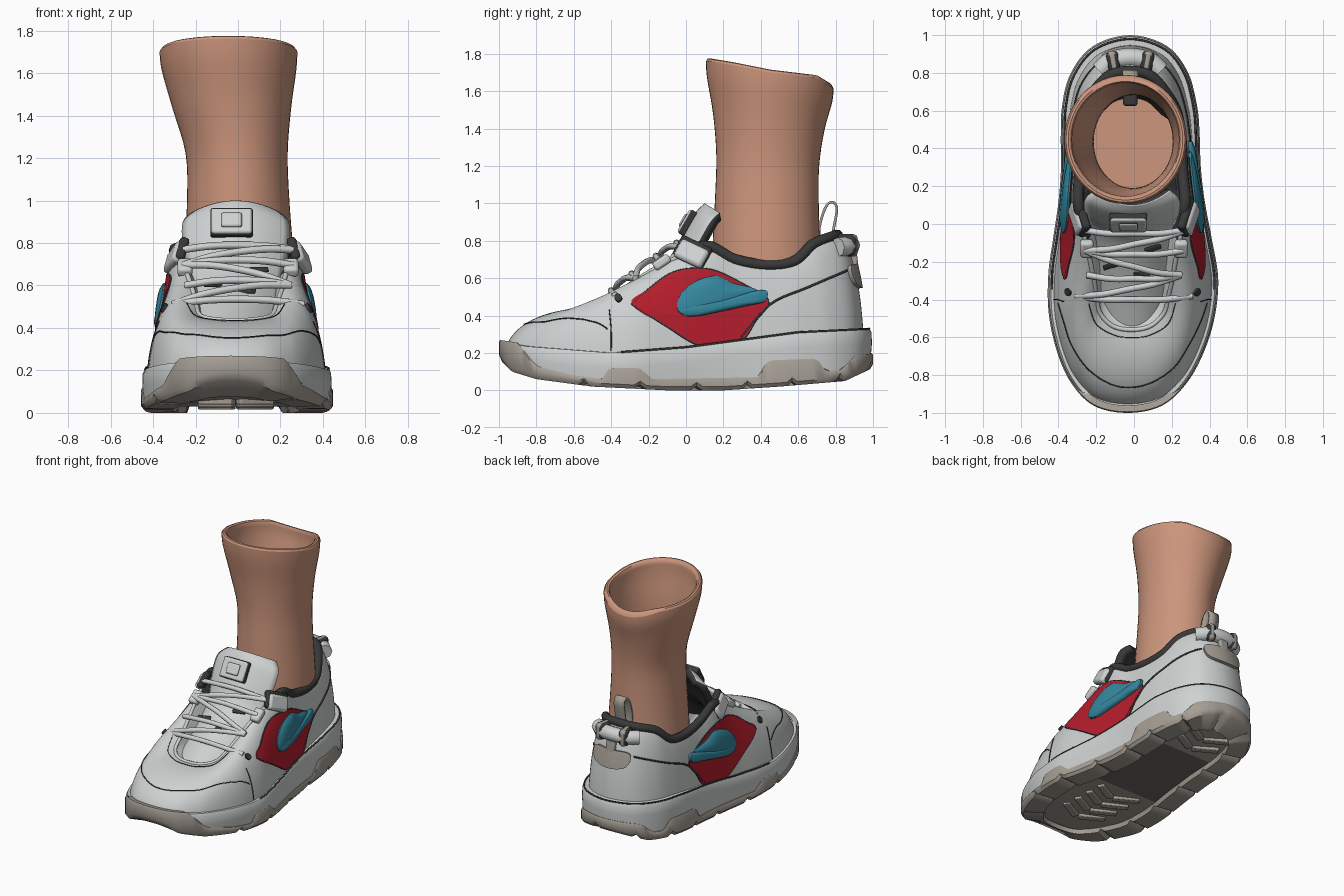
import bpy, bmesh, math
from mathutils import Vector
from mathutils.bvhtree import BVHTree

if "Cube" in bpy.data.objects:
    bpy.data.objects.remove(bpy.data.objects["Cube"])


def material(name, *rgb):
    m = bpy.data.materials.new(name)
    m.use_nodes = True
    m.diffuse_color = (*rgb, 1)
    m.node_tree.nodes["Principled BSDF"].inputs["Base Color"].default_value = (*rgb, 1)
    return m


WHITE = material("off white", .62, .64, .64)
TAN = material("sole grey", .38, .345, .3)
SHANK = material("dark sole grey", .15, .14, .125)
DARK = material("charcoal", .04, .04, .04)
RED = material("red", .46, .012, .025)
BLUE = material("teal blue", .035, .24, .34)
SKIN = material("skin", .6, .3, .2)


def table(pairs, v):
    """Piecewise linear lookup."""
    for (a, p), (b, q) in zip(pairs, pairs[1:]):
        if v <= b:
            return p + (q - p) * max(0, (v - a) / (b - a))
    return pairs[-1][1]


def spline(pts, sub=6, closed=False):
    """Smooth curve through points of any dimension."""
    n, out = len(pts), []
    at = lambda i: pts[i % n] if closed else pts[min(max(i, 0), n - 1)]
    for i in range(n if closed else n - 1):
        for k in range(sub):
            t = k / sub
            out.append(tuple(
                b + t * ((c - a) + t * ((2 * a - 5 * b + 4 * c - d) + t * (3 * b - a - 3 * c + d))) / 2
                for a, b, c, d in zip(at(i - 1), at(i), at(i + 1), at(i + 2))))
    return out if closed else out + [tuple(pts[-1])]


def activate(obj):
    bpy.ops.object.select_all(action='DESELECT')
    obj.select_set(True)
    bpy.context.view_layer.objects.active = obj


def smooth(obj, angle=40):
    activate(obj)
    bpy.ops.object.shade_smooth_by_angle(angle=math.radians(angle))
    return obj


def loft(name, rings, mats, closed=True, cap_end=False, cap_start=False, rule=None):
    """Skin a list of equal rings; caps are strips joining opposite points."""
    n, verts, faces = len(rings[0]), [p for r in rings for p in r], []
    for r in range(len(rings) - 1):
        for i in range(n if closed else n - 1):
            j = (i + 1) % n
            faces.append((r * n + i, r * n + j, r * n + n + j, r * n + n + i))
    for use, base in ((cap_start, 0), (cap_end, len(verts) - n)):
        for i in range(n // 2 if use else 0):
            quad = (i, i + 1, n - i - 1, (n - i) % n)
            faces.append(tuple(dict.fromkeys(base + k for k in quad)))
    me = bpy.data.meshes.new(name)
    me.from_pydata(verts, [], faces)
    for m in mats:
        me.materials.append(m)
    if closed:
        bm = bmesh.new()
        bm.from_mesh(me)
        bmesh.ops.recalc_face_normals(bm, faces=bm.faces)
        bm.to_mesh(me)
        bm.free()
    if rule:
        for p in me.polygons:
            p.material_index = rule(p)
    obj = bpy.data.objects.new(name, me)
    bpy.context.collection.objects.link(obj)
    return smooth(obj)


def tube(name, pts, r, mat, sub=5):
    cu = bpy.data.curves.new(name, 'CURVE')
    cu.dimensions, cu.bevel_depth, cu.bevel_resolution, cu.use_fill_caps = '3D', r, 2, True
    path = spline(pts, sub)
    s = cu.splines.new('POLY')
    s.points.add(len(path) - 1)
    for p, co in zip(s.points, path):
        p.co = (*co, 1)
    cu.materials.append(mat)
    obj = bpy.data.objects.new(name, cu)
    bpy.context.collection.objects.link(obj)
    activate(obj)
    bpy.ops.object.convert(target='MESH')
    return smooth(bpy.context.object, 60)


def box(name, loc, size, mat, rot=(0, 0, 0), bevel=.012):
    bpy.ops.mesh.primitive_cube_add(size=1, location=loc, rotation=rot)
    o = bpy.context.object
    o.name, o.scale = name, size
    bpy.ops.object.transform_apply(location=False, rotation=False)
    o.data.materials.append(mat)
    b = o.modifiers.new("round", 'BEVEL')
    b.width, b.segments = bevel, 2
    return smooth(o)


# Columns of the shoe: sole outline (x, y) and opening edge (x, y, z), toe to heel
half = [(0, -.98, 0, -.56, .435), (.17, -.945, .1, -.54, .44), (.29, -.83, .17, -.47, .46),
        (.37, -.67, .19, -.38, .51), (.42, -.48, .21, -.28, .58), (.43, -.28, .235, -.15, .66),
        (.4, -.08, .27, 0, .73), (.367, .12, .295, .13, .77), (.35, .3, .285, .27, .7),
        (.348, .46, .28, .44, .67), (.338, .62, .26, .59, .69), (.293, .79, .21, .69, .78),
        (.185, .925, .12, .79, .82), (0, .98, 0, .82, .83)]
cols = spline(half + [(-a, b, -c, d, e) for a, b, c, d, e in half[-2:0:-1]], 6, True)
N = len(cols)
shift = lambda y: table([(-1, -.035), (-.6, -.015), (-.3, -.004), (0, -.01), (.7, -.025), (1, -.02)], y)


def outline(off):
    """Sole outline moved outward by off(y)."""
    pts = []
    for i, (x, y, *_) in enumerate(cols):
        a, b = cols[i - 1], cols[(i + 1) % N]
        t = Vector((b[1] - a[1], a[0] - b[0])).normalized() * off(y)
        pts.append((x + t.x + shift(y), y + t.y))
    return pts


sole_top = lambda y: table([(-1, .26), (-.85, .235), (-.4, .2), (0, .23), (.3, .27), (.6, .31), (1, .33)], y)
ground = lambda y: table([(-1, .17), (-.93, .1), (-.8, .06), (-.5, .02), (-.1, 0), (.2, 0),
                          (.5, .02), (.85, .05), (1, .12)], y)
rubber = lambda y: table([(-1, .27), (-.9, .255), (-.8, .13), (-.6, .08), (-.45, .06), (-.41, .12), (-.25, .12),
                          (-.18, .06), (.38, .07), (.44, .16), (.7, .17), (.75, .1), (.83, .11), (.9, .18), (1, .2)], y)

# Upper shell: domed at the toe, straighter along the sides
base = outline(lambda y: table([(-1, -.012), (-.8, -.008), (.2, -.008), (.7, -.027), (1, -.03)], y))
top = [(c[2] + shift(c[3]), c[3], c[4]) for c in cols]
rings = []
for k in range(19):
    s, ring = k / 18, []
    for (bx, by), (tx, ty, tz) in zip(base, top):
        w = table([(-.8, 0), (-.5, .1), (-.1, .5), (.4, .55), (.7, .3), (1, .2)], by)
        e = table([(-1, 1), (-.7, .9), (0, .95), (1, 1)], by)
        c, d = (max(f(s * math.pi / 2), 0) ** e for f in (math.cos, math.sin))
        h, v = (1 - w) * (1 - c) + w * s, (1 - w) * d + w * s
        z = sole_top(by) - .07
        ring.append((bx + (tx - bx) * h, by + (ty - by) * h, z + (tz - z) * v))
    rings.append(ring)
upper = loft("upper_shell", rings, [WHITE])
skin_tree = BVHTree.FromPolygons([v.co for v in upper.data.vertices], [p.vertices for p in upper.data.polygons])

# Lining inside the opening, light at the throat
inset = lambda f, dz: [(x * (1 - f), y + (.3 - y) * f, z - dz) for x, y, z in top]
loft("lining", [top, inset(.2, .05), [(x, y, .38) for x, y, z in inset(.5, 0)]], [WHITE, DARK],
     rule=lambda p: int(p.center.y > -.06))
tube("collar_padding", [(x * .96, y - .01, z) for x, y, z in top[39:118]], .03, DARK, 1)
tube("throat_edge", top[118:] + top[:39], .012, WHITE, 1)

# Midsole and treaded outsole
level = lambda off, f: [(x, y, f(y)) for x, y in outline(lambda y: off)]
loft("midsole", [level(-.03, lambda y: ground(y) + .03), level(.006, lambda y: ground(y) + .04),
                 level(.014, lambda y: sole_top(y) - .08), level(.012, lambda y: sole_top(y) - .02),
                 level(.002, sole_top), level(-.05, lambda y: sole_top(y) + .005)], [WHITE])
tube("midsole_seam", level(.0, sole_top)[28:N - 27], .006, DARK, 1)


def tread(off, dz):
    return [(x, y, ground(y) + dz + (.022 if i % 9 == 4 and y > -.8 else 0))
            for i, (x, y) in enumerate(outline(lambda y: off))]


loft("outsole", [level(-.02, rubber), level(.014, rubber), level(.02, lambda y: rubber(y) - .012),
                 tread(.02, .02), tread(.003, 0), tread(-.13, 0), level(-.14, lambda y: ground(y) + .03)],
     [TAN, SHANK], cap_end=True,
     rule=lambda p: int(p.normal.z < -.5 and abs(p.center.x) < .27 and -.1 < p.center.y < .5
                        and p.center.z > ground(p.center.y) + .02))
for y in (-.56, -.44, -.32, -.2, .62, .74):
    for sx in (-1, 1):
        box("tread_bar", (sx * .09 - .01, y, ground(y) + .027), (.18, .05, .03), TAN, (0, 0, sx * .5), .006)


def cast(origin, direction, lift=0):
    d = Vector(direction)
    p, n, _, _ = skin_tree.ray_cast(Vector(origin), d)
    if p is None:
        p, n, _, _ = skin_tree.find_nearest(Vector(origin) + d * 1.7)
    return tuple(p + n * (-lift if n.dot(d) > 0 else lift))


side = lambda sx: lambda p, lift: cast((sx * 2, *p), (-sx, 0, 0), lift)
above = lambda p, lift: cast((*p, 2), (0, 0, -1), lift)
behind = lambda p, lift: cast((p[0], 2, p[1]), (0, -1, 0), lift)


def plate(name, poly, project, mat, lift, bulge=0):
    """Panel that hugs the upper."""
    pts = spline(poly, 5, True)
    cx, cy = (sum(p[i] for p in pts) / len(pts) for i in (0, 1))
    rings = [[project(p, -.01) for p in pts]]
    for k in (1, .95, .85, .7, .5, .3, .1):
        rings.append([project((cx + (x - cx) * k, cy + (y - cy) * k), lift + bulge * (1 - k ** 4))
                      for x, y in pts])
    return loft(name, rings, [mat], cap_end=True)


def seam(name, pts, project, r=.005):
    tube(name, [project(p, .002) for p in spline(pts)], r, DARK, 1)


panel = [(-.29, .46), (-.2, .54), (-.09, .62), (.02, .65), (.15, .64), (.3, .57), (.44, .48),
         (.37, .37), (.3, .27), (.18, .255), (.06, .245), (-.1, .34)]
hump = [(-.045, .43), (-.03, .51), (.05, .58), (.16, .61), (.25, .57), (.38, .53), (.22, .45), (.03, .395)]
bar = [(-.03, .42), (.04, .395), (.18, .42), (.32, .45), (.42, .475), (.43, .53), (.35, .525), (.18, .48), (.03, .45)]
for sx in (-1, 1):
    on = side(sx)
    # Side panel, emblem shape and seams
    plate("side_panel", panel, on, RED, .006)
    plate("emblem_hump", hump, on, BLUE, .014, .02)
    plate("emblem_bar", bar, on, BLUE, .02, .018)
    seam("panel_seam", panel + panel[:1], on)
    seam("heel_seam", [(.29, .28), (.45, .46), (.65, .55), (.86, .64)], on, .006)
    seam("toe_box_seam", [(-.4, .21), (-.4, .32), (-.41, .43)], on, .003)
    # Eyelet stud, stay and lace hook
    plate("eyelet_stud", [(-.38, .49), (-.36, .51), (-.34, .49), (-.36, .47)], on, DARK, .015)
    box("eyelet_stay", (sx * .297, .03, .73), (.055, .17, .11), WHITE, (-.45, -sx * .35, -sx * .15), .02)
    box("stay_edge", (sx * .283, .035, .742), (.045, .185, .12), DARK, (-.45, -sx * .35, -sx * .15), .015)
    box("lace_hook", (sx * .25, -.13, .685), (.07, .1, .05), WHITE, (.6, 0, 0), .015)
seam("toe_seam", [(-.4, -.42), (-.37, -.52), (-.33, -.64), (-.25, -.76), (-.14, -.84), (-.03, -.865),
                  (.09, -.84), (.21, -.76), (.29, -.64), (.35, -.52), (.385, -.42)], above, .0035)
seam("vamp_seam", [(-.24, -.42), (-.2, -.53), (-.1, -.59), (-.01, -.6), (.08, -.59), (.18, -.53), (.22, -.42)],
     above, .0025)

# Tongue with dark backing, vents and badge
rows = spline([(-.6, .4, .17), (-.42, .49, .19), (-.25, .59, .2), (-.1, .7, .22),
               (-.02, .83, .25), (.05, .95, .25), (.1, 1, .2)], 5)
us = [k / 8 - 1 for k in range(17)]
tongue = loft("tongue", [[(w * u - .01, y + .08 * u * u, z - .05 * u * u) for u in us] for y, z, w in rows],
              [WHITE, DARK], closed=False)
sol = tongue.modifiers.new("thickness", 'SOLIDIFY')
sol.thickness, sol.offset, sol.material_offset, sol.material_offset_rim = .05, -1, 1, 1
for x, y, z, turn in ((.1, -.13, .675, .3), (-.12, -.22, .605, .3), (.04, -.27, .575, -.2)):
    box("tongue_vent", (x, y, z), (.09, .03, .014), DARK, (.62, 0, turn), .005)
for name, width, height, out, mat in (("badge_rim", .2, .145, 0, DARK), ("badge", .19, .135, .008, WHITE),
                                      ("badge_inset", .1, .08, .014, DARK), ("badge_face", .096, .076, .018, WHITE)):
    box(name, (-.03, .01 - out * .87, .895 + out * .5), (width, height, .04), mat, (1.05, 0, 0), .01)

# Laces: straight rows and single crossings
spots = [(.31, -.38, .51), (.25, -.27, .6), (.26, -.14, .695), (.28, -.03, .765)]


def lace(a, b, rise):
    mid = [tuple(p + (q - p) * t for p, q in zip(a, b)) for t in (.25, .5, .75)]
    arch = [(x, y - .02, z + rise * k) for (x, y, z), k in zip(mid, (.8, 1, .8))]
    tube("lace", [a, *arch, b], .017, WHITE)


for i, (x, y, z) in enumerate(spots):
    lace((-x, y, z), (x, y, z), .025)
    if i < 3:
        X, Y, Z = spots[i + 1]
        sx = 1 - 2 * (i % 2)
        lace((-x * sx, y, z), (X * sx, Y, Z), .03)

# Heel patch, roll, straps and pull loop
plate("heel_patch", [(-.15, .66), (-.02, .67), (.11, .66), (.1, .57), (-.02, .545), (-.14, .57)], behind, TAN, .022)
tube("heel_roll", [(-.18, .81, .765), (-.12, .86, .77), (-.02, .88, .775), (.08, .86, .77), (.14, .81, .765)], .052, WHITE)
for x in (-.11, .07):
    box("heel_strap", (x, .86, .775), (.05, .115, .12), TAN, (0, 0, -2 * (x + .02)), .02)
    box("strap_edge", (x, .86, .775), (.064, .11, .115), DARK, (0, 0, -2 * (x + .02)), .02)
box("heel_strap_drop", (-.02, .9, .7), (.07, .035, .13), TAN, (.12, 0, 0))
loop = spline([(.72, .78), (.72, .87), (.75, .97), (.78, 1), (.8, .97), (.785, .88), (.77, .8)], 4)
pull = loft("pull_loop", [[(x, y, z) for y, z in loop] for x in (-.06, .02)], [TAN], closed=False)
pull.modifiers.new("thickness", 'SOLIDIFY').thickness = .014
box("inner_tab", (-.02, .665, .82), (.075, .08, .06), DARK)

# Hollow leg with a slanted, rounded rim
rim = lambda y: table([(.1, 1.78), (.25, 1.755), (.45, 1.715), (.7, 1.685), (.79, 1.63)], y)
size = spline([(0, .13, .74, -.27, .27), (.2, .14, .72, -.255, .262), (.42, .155, .71, -.24, .242),
               (.6, .162, .712, -.247, .234), (.77, .145, .74, -.308, .25), (.92, .112, .782, -.36, .275),
               (1, .105, .79, -.37, .28)], 4)


def leg_ring(f, y0, y1, x0, x1, thin=0):
    ring = []
    for k in range(48):
        a = k * math.pi / 24
        x = (x0 + x1) / 2 + ((x1 - x0) / 2 - thin) * math.sin(a)
        y = (y0 + y1) / 2 - ((y1 - y0) / 2 - thin) * math.cos(a)
        ring.append((x, y, .48 + f * (rim(y) - .48)))
    return ring


last = size[-1][1:]
outer = [leg_ring(*s) for s in size[:-1]]
lip = [leg_ring(f, *last, t) for f, t in ((.985, .002), (.997, .01), (1, .022), (.995, .035), (.98, .042))]
inner = [leg_ring(*s, .008 + .034 * s[0]) for s in size[-3:2:-1]]
loft("leg", outer + lip + inner, [SKIN], cap_end=True, cap_start=True)
